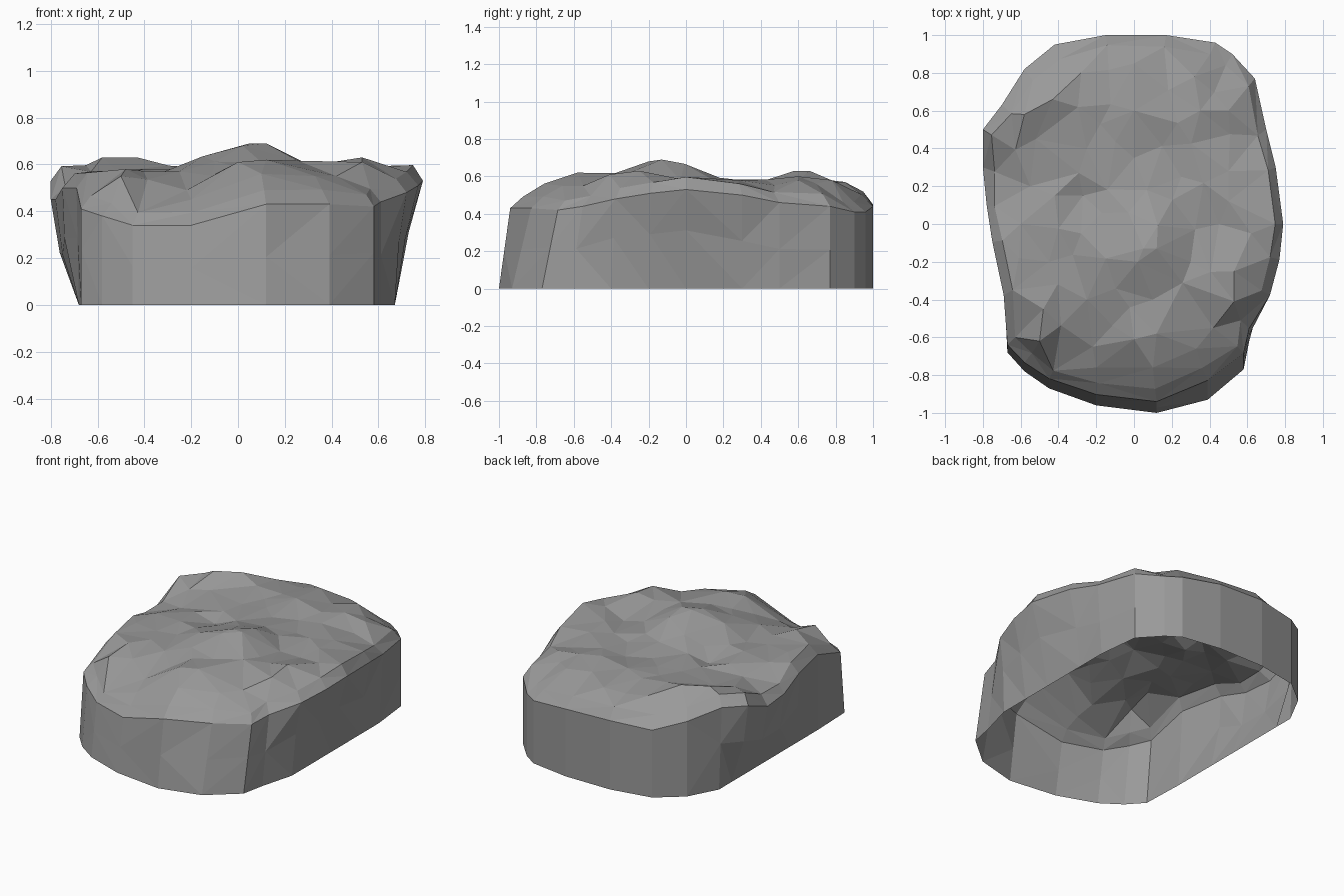
import bpy
import bmesh
import random
from mathutils import Vector
from mathutils.geometry import delaunay_2d_cdt

random.seed(4)

default_cube = bpy.data.objects.get("Cube")
if default_cube:
    bpy.data.objects.remove(default_cube, do_unlink=True)

# Widest outline of the boulder, clockwise from the back, with shoulder height
OUTLINE = [
    (.17, 1, .44), (.43, .96, .41), (.52, .9, .41), (.64, .77, .44),
    (.7, .5, .46), (.75, .3, .5), (.79, 0, .53), (.77, -.2, .51),
    (.72, -.4, .48), (.61, -.62, .44), (.58, -.77, .42), (.39, -.93, .43),
    (.12, -1, .43), (-.2, -.96, .34), (-.45, -.87, .34), (-.58, -.78, .38),
    (-.67, -.68, .41), (-.69, -.4, .5), (-.75, -.1, .5), (-.78, .1, .45),
    (-.8, .3, .45), (-.8, .5, .53), (-.7, .63, .54), (-.58, .82, .49),
    (-.42, .95, .44), (-.15, 1, .45),
]

# Main peaks and hollows of the upper surface
PEAKS = [
    (0, .85, .57), (-.28, .8, .57), (.32, .78, .58), (-.58, .58, .63),
    (-.43, .66, .63), (0, .6, .6), (.35, .6, .6), (.5, .6, .58),
    (.5, .28, .58), (.25, .25, .57), (0, .35, .57), (-.25, .4, .57),
    (-.52, .45, .57), (-.55, .2, .54), (-.42, .15, .57), (-.27, .15, .53),
    (-.6, 0, .57), (-.45, -.2, .57), (-.28, -.05, .58), (-.03, .06, .62),
    (.05, -.13, .69), (.12, -.13, .69), (.02, -.2, .68), (.3, -.2, .6),
    (.53, -.25, .63), (.5, .12, .59), (.45, 0, .56), (.62, -.05, .59),
    (.53, -.41, .61), (.42, -.55, .55), (.12, -.58, .62), (0, -.61, .61),
    (.1, -.4, .61), (-.25, -.4, .57), (-.48, -.45, .58), (-.5, -.62, .55),
    (-.22, -.65, .49), (.33, -.66, .55), (.1, -.76, .56), (-.2, -.76, .45),
]


def base_point(point):
    """Foot of the wall: tucked under where the sides bulge most."""
    x, y, _ = point
    return Vector((min(.67, max(-.68, x)), y, 0))


def shoulder_point(point):
    """Top of the wall, leaning back at the front, most at the right corner."""
    x, y, z = point
    lean = .94
    if x > .3 and y < -.5:
        lean = .89
    return Vector((x, y * (lean if y < 0 else 1), z))


def middle_point(low, high):
    """Band halfway up the wall, fuller on the negative x side."""
    point = low.lerp(high, random.uniform(.45, .6))
    if high.x < low.x - .03:
        point.x *= 1.03
    elif high.x > low.x + .03:
        point.x *= .985
    return point


def rim_point(shoulder):
    """Chamfer between the wall and the upper surface."""
    inset = random.uniform(.92, .95)
    rise = random.uniform(.05, .07)
    return Vector((shoulder.x * inset, shoulder.y * inset, shoulder.z + rise))


def surface_height(x, y, known):
    """Height blended from the nearest known points."""
    total = weight_sum = 0
    for point in known:
        distance = (point.x - x) ** 2 + (point.y - y) ** 2
        weight = 1 / (distance ** 2 + .0001)
        total += weight * point.z
        weight_sum += weight
    return total / weight_sum


def inside(x, y, loop):
    """Even-odd test for a point within a closed loop."""
    hit = False
    for a, b in zip(loop, loop[1:] + loop[:1]):
        if (a.y > y) != (b.y > y):
            if x < a.x + (y - a.y) * (b.x - a.x) / (b.y - a.y):
                hit = not hit
    return hit


# Wall rings from the foot up to the rim
base = [base_point(p) for p in OUTLINE]
shoulder = [shoulder_point(p) for p in OUTLINE]
middle = [middle_point(a, b) for a, b in zip(base, shoulder)]
rim = [rim_point(p) for p in shoulder]

# Upper surface points: rim, main peaks, then scattered smaller chips
top = rim + [Vector(p) for p in PEAKS]
known = list(top)
inner = [p * .92 for p in rim]
for _ in range(500):
    x, y = random.uniform(-.75, .75), random.uniform(-.92, .92)
    spaced = all((p.x - x) ** 2 + (p.y - y) ** 2 > .014 for p in top)
    if spaced and inside(x, y, inner):
        height = surface_height(x, y, known) + random.uniform(-.01, .01)
        top.append(Vector((x, y, height)))

bm = bmesh.new()

# Walls, left open underneath
rings = [[bm.verts.new(p) for p in ring] for ring in (base, middle, shoulder, rim)]
count = len(OUTLINE)
for low, high in zip(rings, rings[1:]):
    for i in range(count):
        j = (i + 1) % count
        if random.random() < .5:
            bm.faces.new((high[i], high[j], low[j]))
            bm.faces.new((high[i], low[j], low[i]))
        else:
            bm.faces.new((high[i], high[j], low[i]))
            bm.faces.new((high[j], low[j], low[i]))

# Faceted upper surface
flat = [p.to_2d() for p in top]
loop = list(reversed(range(count)))
points, _, faces, origins, _, _ = delaunay_2d_cdt(flat, [], [loop], 1, .00001)
top_verts = []
for source in origins:
    index = source[0]
    top_verts.append(rings[-1][index] if index < count else bm.verts.new(top[index]))
for face in faces:
    bm.faces.new([top_verts[i] for i in face])

mesh = bpy.data.meshes.new("boulder")
bm.to_mesh(mesh)
bm.free()
boulder = bpy.data.objects.new("boulder", mesh)
bpy.context.collection.objects.link(boulder)

# Plain grey stone
stone = bpy.data.materials.new("grey_stone")
stone.use_nodes = True
colour = (.32, .32, .32, 1)
stone.diffuse_color = colour
stone.node_tree.nodes["Principled BSDF"].inputs["Base Color"].default_value = colour
mesh.materials.append(stone)
